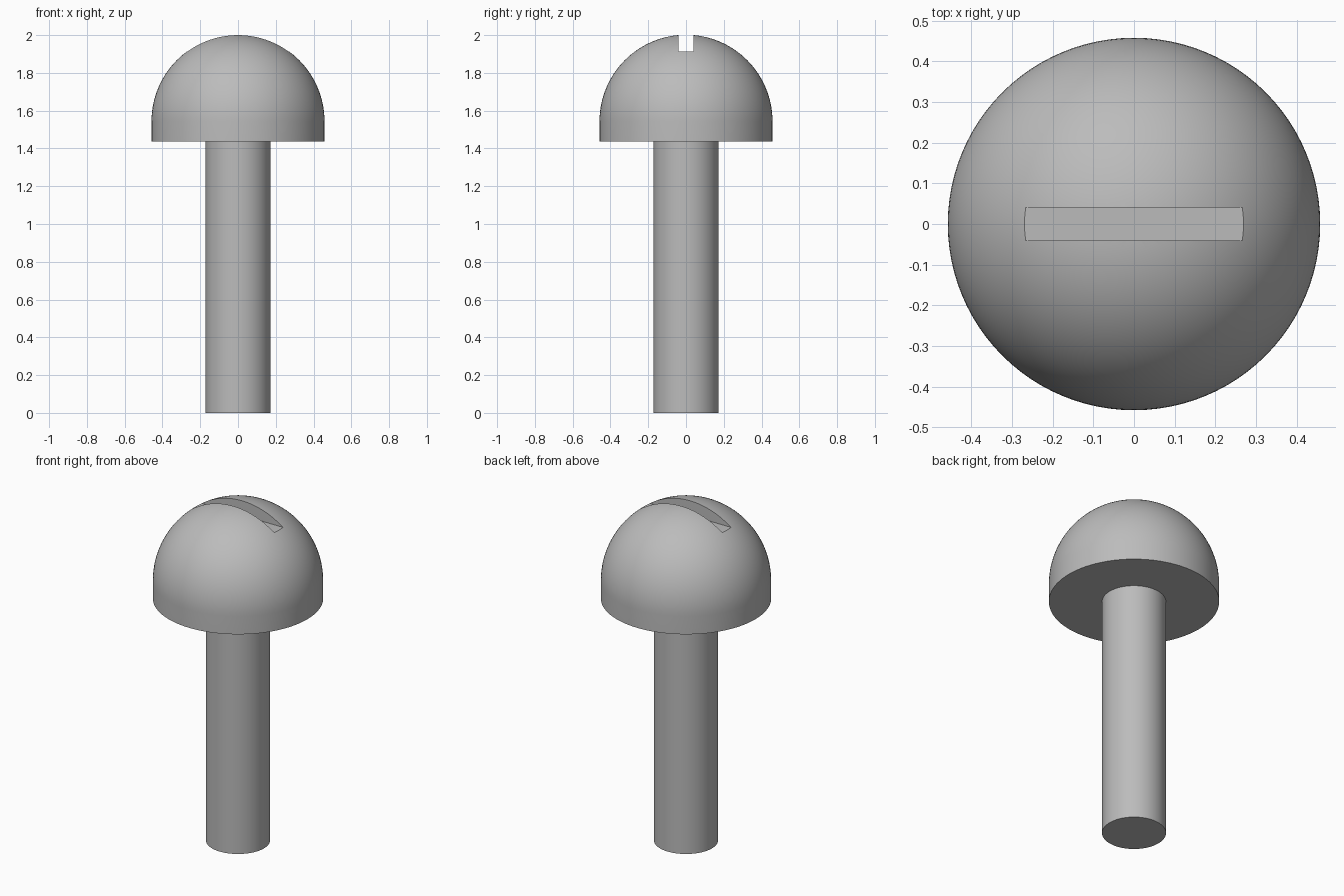
import bpy
import bmesh
from math import cos, sin, pi, radians
from mathutils import Vector

if "Cube" in bpy.data.objects:
    bpy.data.objects.remove(bpy.data.objects["Cube"])

HEAD_R, HEAD_BASE, DOME_Z = 0.458, 1.437, 1.5437
SHAFT_R = 0.172
SLOT_WIDTH, SLOT_FLOOR = 0.082, 1.914
SEGMENTS = 96

steel = bpy.data.materials.new("grey steel")
steel.use_nodes = True
GREY = (0.5, 0.5, 0.5, 1)
steel.diffuse_color = GREY
steel.node_tree.nodes["Principled BSDF"].inputs["Base Color"].default_value = GREY


def lathe(name, profile):
    """Spin a (radius, z) profile around the z axis into a closed solid."""
    bm = bmesh.new()
    verts = [bm.verts.new((r, 0, z)) for r, z in profile]
    edges = [bm.edges.new(pair) for pair in zip(verts, verts[1:])]
    bmesh.ops.spin(bm, geom=verts + edges, cent=(0, 0, 0), axis=(0, 0, 1),
                   angle=2 * pi, steps=SEGMENTS, use_merge=True)
    bmesh.ops.remove_doubles(bm, verts=bm.verts, dist=1e-5)
    bmesh.ops.recalc_face_normals(bm, faces=bm.faces)
    mesh = bpy.data.meshes.new(name)
    bm.to_mesh(mesh)
    bm.free()
    mesh.materials.append(steel)
    obj = bpy.data.objects.new(name, mesh)
    bpy.context.collection.objects.link(obj)
    return obj


def smooth(obj):
    bpy.ops.object.select_all(action='DESELECT')
    obj.select_set(True)
    bpy.context.view_layer.objects.active = obj
    bpy.ops.object.shade_smooth_by_angle(angle=radians(30))


# Domed head with a short straight rim
STEPS = 32
dome = [(HEAD_R * cos(a), DOME_Z + HEAD_R * sin(a))
        for a in (i * pi / 2 / STEPS for i in range(STEPS))]
head = lathe("head", [(0, HEAD_BASE), (HEAD_R, HEAD_BASE)] + dome
             + [(0, DOME_Z + HEAD_R)])

# Straight driver slot across the dome
bpy.ops.mesh.primitive_cube_add(size=1, location=(0, 0, SLOT_FLOOR + 0.25))
cutter = bpy.context.object
cutter.name = "slot_cutter"
cutter.scale = Vector((2, SLOT_WIDTH, 0.5))
cutter.hide_render = True
cut = head.modifiers.new("slot", 'BOOLEAN')
cut.operation = 'DIFFERENCE'
cut.solver = 'EXACT'
cut.object = cutter
bpy.ops.object.select_all(action='DESELECT')
head.select_set(True)
bpy.context.view_layer.objects.active = head
bpy.ops.object.modifier_apply(modifier=cut.name)
bpy.data.objects.remove(cutter)
smooth(head)

# Plain cylindrical shaft, seated slightly inside the head
top = HEAD_BASE + 0.03
shaft = lathe("shaft", [(0, 0), (SHAFT_R, 0), (SHAFT_R, top), (0, top)])
smooth(shaft)
